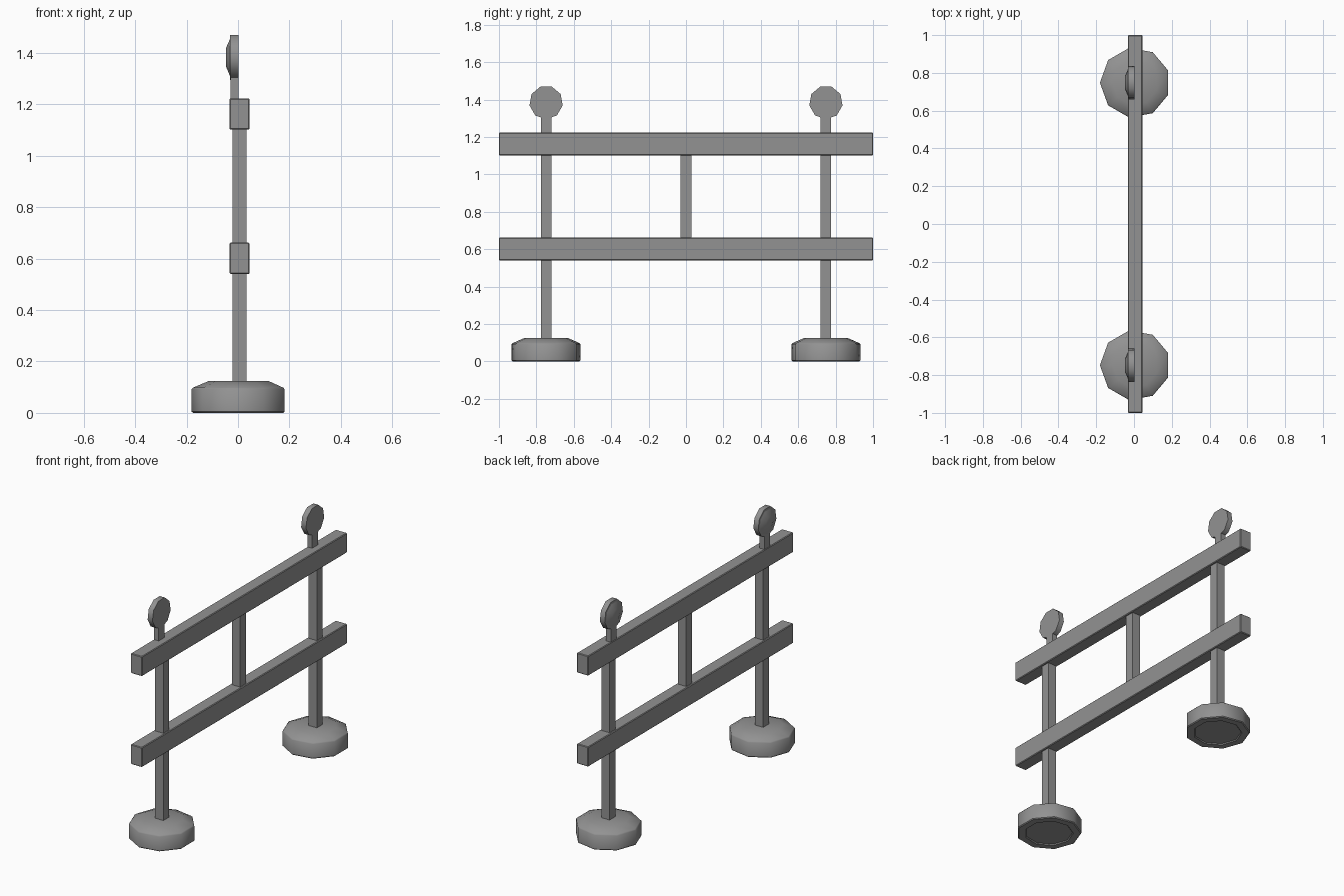
import bpy, bmesh, math

if "Cube" in bpy.data.objects:
    bpy.data.objects.remove(bpy.data.objects["Cube"])

CX = 0.006       # barrier plane
POST_Y = 0.748
SIDES = 9

grey = bpy.data.materials.new("dark_grey")
grey.diffuse_color = (0.29, 0.29, 0.29, 1)
grey.use_nodes = True
grey.node_tree.nodes["Principled BSDF"].inputs["Base Color"].default_value = grey.diffuse_color


def finish(name, bm, angle=None):
    bmesh.ops.recalc_face_normals(bm, faces=bm.faces)
    me = bpy.data.meshes.new(name)
    bm.to_mesh(me)
    bm.free()
    me.materials.append(grey)
    ob = bpy.data.objects.new(name, me)
    bpy.context.collection.objects.link(ob)
    if angle:
        bpy.ops.object.select_all(action='DESELECT')
        ob.select_set(True)
        bpy.context.view_layer.objects.active = ob
        bpy.ops.object.shade_smooth_by_angle(angle=math.radians(angle))
    return ob


def box(name, x, y, z, bevel=0.0):
    """Box from (min, max) ranges."""
    bm = bmesh.new()
    bmesh.ops.create_cube(bm, size=1)
    for v in bm.verts:
        v.co = [(r[0] + r[1]) / 2 + c * (r[1] - r[0]) for r, c in zip((x, y, z), v.co)]
    ob = finish(name, bm)
    if bevel:
        mod = ob.modifiers.new("bevel", 'BEVEL')
        mod.width = bevel
        mod.segments = 1
    return ob


def stack(name, profile, place, angle):
    """Nine-sided rings from (radius, height) pairs, capped at both ends."""
    bm = bmesh.new()
    rings = [[bm.verts.new(place(r, 2 * math.pi * i / SIDES, h)) for i in range(SIDES)]
             for r, h in profile]
    for a, b in zip(rings, rings[1:]):
        for i in range(SIDES):
            j = (i + 1) % SIDES
            bm.faces.new((a[i], a[j], b[j], b[i]))
    bm.faces.new(rings[0])
    bm.faces.new(rings[-1])
    return finish(name, bm, angle)


# horizontal rails and the short centre strut
for name, z in (("lower_rail", 0.601), ("upper_rail", 1.162)):
    box(name, (CX - 0.039, CX + 0.039), (-1, 1), (z - 0.061, z + 0.061), 0.004)
box("centre_strut", (CX - 0.028, CX + 0.028), (-0.029, 0.029), (0.65, 1.11))

for side, y in (("left", -POST_Y), ("right", POST_Y)):
    # weighted foot, post
    stack(side + "_foot",
          [(0.135, 0.006), (0.14, 0), (0.181, 0), (0.1865, 0.005), (0.1865, 0.092),
           (0.181, 0.098), (0.12, 0.124)],
          lambda r, a, h: (CX - r * math.cos(a), y + r * math.sin(a), h), 42)
    box(side + "_post", (CX - 0.028, CX + 0.028), (y - 0.028, y + 0.028), (0.11, 1.2))

    # warning lamp: neck, disc and domed lens on the -x side
    box(side + "_lamp_neck", (-0.03, 0.002), (y - 0.028, y + 0.028), (1.2, 1.32))

    def lamp(r, a, h):
        return (h, y + r * math.sin(a), 1.384 - r * math.cos(a))
    stack(side + "_lamp_disc", [(0.09, 0.002), (0.09, -0.031)], lamp, 50)
    stack(side + "_lamp_lens", [(0.075, -0.025), (0.075, -0.031), (0.036, -0.047)], lamp, 50)
